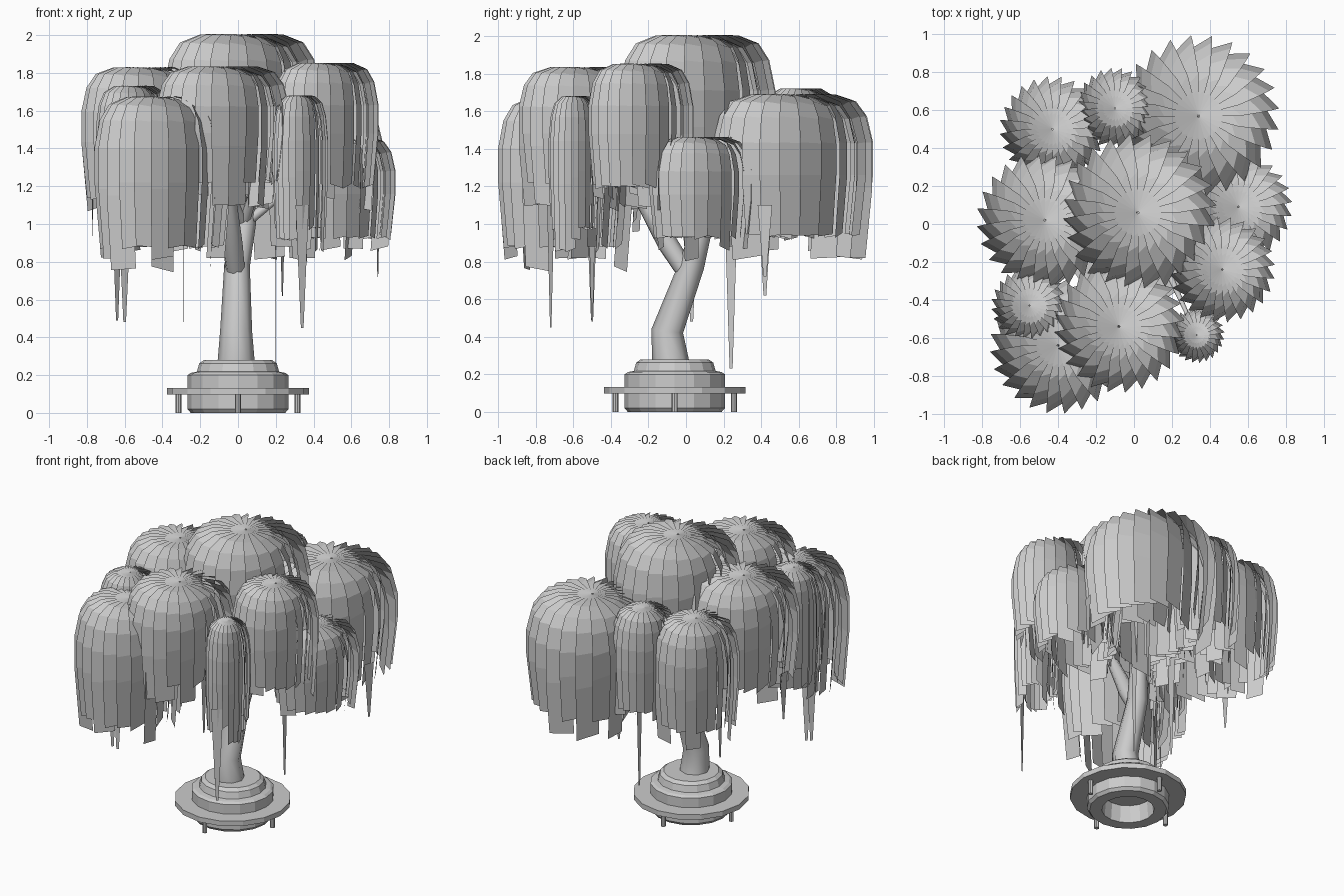
import bpy, bmesh, math, random
from mathutils import Vector

if "Cube" in bpy.data.objects:
    bpy.data.objects.remove(bpy.data.objects["Cube"])

random.seed(4)


def make_object(name, bm):
    mesh = bpy.data.meshes.new(name)
    bm.to_mesh(mesh)
    bm.free()
    ob = bpy.data.objects.new(name, mesh)
    bpy.context.collection.objects.link(ob)
    return ob


def tube(name, points):
    """Tapered limb through (x, y, z, radius) points."""
    cu = bpy.data.curves.new(name, 'CURVE')
    cu.dimensions = '3D'
    cu.bevel_depth = 1.0
    cu.bevel_resolution = 2
    cu.use_fill_caps = True
    sp = cu.splines.new('POLY')
    sp.points.add(len(points) - 1)
    for p, (x, y, z, r) in zip(sp.points, points):
        p.co = (x, y, z, 1)
        p.radius = r
    ob = bpy.data.objects.new(name, cu)
    bpy.context.collection.objects.link(ob)


def lathe(name, profile, sides, centre):
    bm = bmesh.new()
    rings = []
    for r, z in profile:
        ring = []
        for i in range(sides):
            a = 2 * math.pi * i / sides
            ring.append(bm.verts.new((centre[0] + r * math.cos(a),
                                      centre[1] + r * math.sin(a), z)))
        rings.append(ring)
    for lo, hi in zip(rings, rings[1:]):
        for i in range(sides):
            j = (i + 1) % sides
            bm.faces.new((lo[i], lo[j], hi[j], hi[i]))
    bm.faces.new(rings[0][::-1])
    bm.faces.new(rings[-1])
    bmesh.ops.recalc_face_normals(bm, faces=bm.faces)
    return make_object(name, bm)


# Stepped round base with a hollow underside and four pegs
BASE = (0, -.06)
lathe("base", [(.16, .12), (.17, 0), (.25, 0), (.267, .02), (.267, .097), (.377, .097),
               (.377, .132), (.267, .132), (.267, .2), (.25, .212), (.218, .218),
               (.205, .262), (.18, .28)], 16, BASE)
for i in range(4):
    a = i * math.pi / 2
    c = (BASE[0] + .315 * math.cos(a), BASE[1] + .315 * math.sin(a))
    lathe("base_peg", [(.016, 0), (.016, .1)], 8, c)

# Bent trunk
tube("trunk", [(-.01, -.08, .25, .1), (-.01, -.1, .43, .085), (-.005, .03, .78, .068),
               (.04, .09, 1.0, .055), (.05, .08, 1.4, .04), (.03, .06, 1.9, .015)])

# Canopy clumps: x, y, top z, radius, bottom z
CLUMPS = [
    (.02, .06, 2.0, .41, 1.15), (.34, .57, 1.685, .42, .94), (-.47, .02, 1.825, .355, 1.14),
    (-.08, -.54, 1.83, .345, 1.22), (.465, -.24, 1.85, .275, 1.2), (.55, .09, 1.46, .28, .93),
    (-.40, -.64, 1.67, .355, .88), (-.55, -.43, 1.73, .2, 1.08), (.33, -.585, 1.68, .145, .98),
    (-.1, .61, 1.72, .21, 1.05), (-.43, .5, 1.69, .275, .98)]

# Strip profile: radius share, drop share, width share
PROFILE = [(.02, 0, .06), (.3, .003, .5), (.48, .01, .8), (.76, .06, .95), (.91, .16, 1),
           (1, .34, 1), (1, .57, 1), (.91, 1, .95)]
STRIPS, TWIST = 24, math.radians(31)


def clump(cx, cy, top, radius, bottom):
    """Pinwheel dome of overlapping hanging leaf strips."""
    bm = bmesh.new()
    for i in range(STRIPS):
        a = 2 * math.pi * i / STRIPS
        out = Vector((math.cos(a), math.sin(a), 0))
        side = Vector((-math.sin(a + TWIST), math.cos(a + TWIST), 0))
        drop = top - bottom + random.choice((0, 0, 0, 0, .06, .12))
        slant = random.uniform(-.015, .015)
        prev = None
        for r, d, w in PROFILE:
            p = Vector((cx, cy, top - d * (top - bottom if d < .5 else drop)))
            p += out * r * radius * .9
            half = w * radius * .2
            tilt = Vector((0, 0, half * .2 * (1 - d) ** 4 + slant * (d == 1)))
            pair = (bm.verts.new(p - side * half + tilt), bm.verts.new(p + side * half - tilt))
            if prev:
                bm.faces.new((prev[0], pair[0], pair[1], prev[1]))
            prev = pair
    make_object("leaf_clump", bm)


for c in CLUMPS:
    clump(*c)

# Branches from the trunk fork to the outer clumps
for x, y, top, r, bottom in CLUMPS[1:]:
    low = (.03, .08, 1.0)
    mid = [low[0] + .4 * (x - low[0]), low[1] + .4 * (y - low[1]), top - .3]
    tube("branch", [(*low, .03), (*mid, .018), (x, y, top - .05, .008)])
tube("front_branch", [(-.01, .01, .73, .05), (-.03, -.1, .9, .055), (-.06, -.3, 1.25, .035),
                      (-.08, -.5, 1.75, .01)])

# Long pointed trailing wisps: x, y, top z, tip z, direction
WISPS = [(.34, -.72, 1.1, .45, .5), (-.6, -.5, 1.1, .48, .5), (-.64, -.5, 1.1, .49, 0.8),
         (-.29, .03, 1.2, .48, 1.5), (.2, .24, 1.25, .23, 1.5), (.235, .42, 1.1, .62, 1.2),
         (-.77, 0, 1.2, .87, 1.5), (.74, .42, 1.1, .72, 1.3)]
bm = bmesh.new()
for x, y, top, tip, a in WISPS:
    s = Vector((math.cos(a), math.sin(a), 0)) * .04
    t = Vector((x, y, top))
    e = Vector((x, y, tip))
    bm.faces.new([bm.verts.new(v) for v in (t - s, e - s * .2, e + s * .2, t + s)])
make_object("trailing_wisps", bm)
